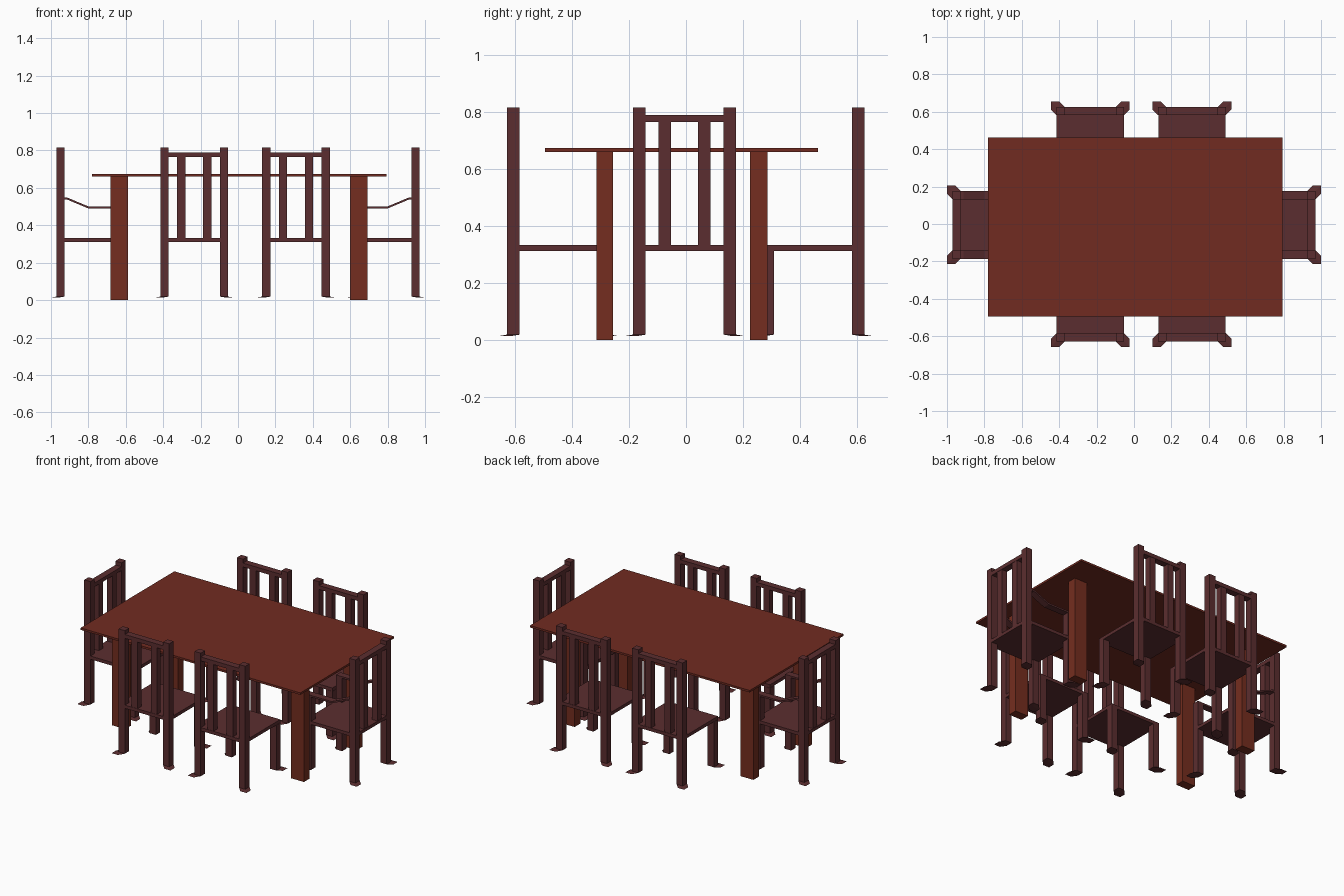
import bpy, bmesh
from math import pi
from mathutils import Matrix

if "Cube" in bpy.data.objects:
    bpy.data.objects.remove(bpy.data.objects["Cube"])


def material(name, rgb):
    m = bpy.data.materials.new(name)
    m.diffuse_color = (*rgb, 1)
    m.use_nodes = True
    m.node_tree.nodes["Principled BSDF"].inputs["Base Color"].default_value = m.diffuse_color
    return m


TOP = material("red brown tabletop", (0.165, 0.024, 0.015))
LEG = material("red brown legs", (0.178, 0.027, 0.014))
DARK = material("dark brown chair wood", (0.105, 0.027, 0.029))


def finish(name, bm, mat, matrix=Matrix()):
    bmesh.ops.recalc_face_normals(bm, faces=bm.faces)
    me = bpy.data.meshes.new(name)
    bm.to_mesh(me)
    bm.free()
    me.materials.append(mat)
    ob = bpy.data.objects.new(name, me)
    ob.matrix_world = matrix
    bpy.context.collection.objects.link(ob)


def loft(bm, rings):
    """Closed solid through equal-length rings of points."""
    vs = [[bm.verts.new(p) for p in r] for r in rings]
    n = len(vs[0])
    for a, b in zip(vs, vs[1:]):
        for i in range(n):
            bm.faces.new((a[i], a[(i + 1) % n], b[(i + 1) % n], b[i]))
    bm.faces.new(vs[0])
    bm.faces.new(vs[-1])


def square(x0, x1, y0, y1, z):
    return [(x0, y0, z), (x1, y0, z), (x1, y1, z), (x0, y1, z)]


def box(bm, x0, x1, y0, y1, z0, z1):
    loft(bm, [square(x0, x1, y0, y1, z0), square(x0, x1, y0, y1, z1)])


H, W = 0.181, 0.044      # chair half width, post width
FLARE = 0.029            # outward foot flare


def leg(bm, sx, sy, top):
    """Square post whose foot flares outward at the corner."""
    def ring(off, z):
        xs = sorted((sx * (H + off), sx * (H - W + off)))
        ys = sorted((sy * (H + off), sy * (H - W + off)))
        return square(*xs, *ys, z)
    loft(bm, [ring(FLARE, 0.014), ring(0, 0.019), ring(0, top)])


def chair(name, x, y, turn, arms=False):
    """Chair with its back toward local +y."""
    M = Matrix.Translation((x, y, 0)) @ Matrix.Rotation(turn, 4, 'Z')
    # back posts and front legs
    bm = bmesh.new()
    for sx in (-1, 1):
        leg(bm, sx, 1, 0.815)
        leg(bm, sx, -1, 0.49 if arms else 0.312)
    finish(name + "_legs", bm, DARK, M)
    # seat
    bm = bmesh.new()
    box(bm, -H + 0.001, H - 0.001, -H + 0.001, H - 0.001, 0.312, 0.333)
    finish(name + "_seat", bm, DARK, M)
    # top rail and two slats
    bm = bmesh.new()
    box(bm, -H + W, H - W, H - W, H - 0.001, 0.765, 0.79)
    for c in (-0.069, 0.069):
        box(bm, c - W / 2, c + W / 2, H - W + 0.002, H - 0.003, 0.333, 0.765)
    finish(name + "_back_slats", bm, DARK, M)
    # bent armrests
    if arms:
        bm = bmesh.new()
        path = [(-H, 0.49), (0.01, 0.49), (0.122, 0.537), (H - W, 0.537)]
        for s in (-1, 1):
            a, b = s * H, s * (H - W)
            loft(bm, [[(a, py, z), (b, py, z), (b, py, z + 0.011), (a, py, z + 0.011)]
                      for py, z in path])
        finish(name + "_armrests", bm, DARK, M)


# table
bm = bmesh.new()
box(bm, -0.78, 0.793, -0.495, 0.463, 0.66, 0.673)
finish("tabletop", bm, TOP)
bm = bmesh.new()
for x0, x1 in ((-0.682, -0.588), (0.598, 0.692)):
    for y0, y1 in ((-0.314, -0.256), (0.225, 0.285)):
        box(bm, x0, x1, y0, y1, 0, 0.66)
finish("table_legs", bm, LEG)

# side chairs
for label, x in (("left", -0.234), ("right", 0.31)):
    chair("back_" + label + "_chair", x, 0.445, 0)
    chair("front_" + label + "_chair", x, -0.447, pi)
# end armchairs
chair("left_armchair", -0.79, -0.005, pi / 2, True)
chair("right_armchair", 0.79, -0.005, -pi / 2, True)
